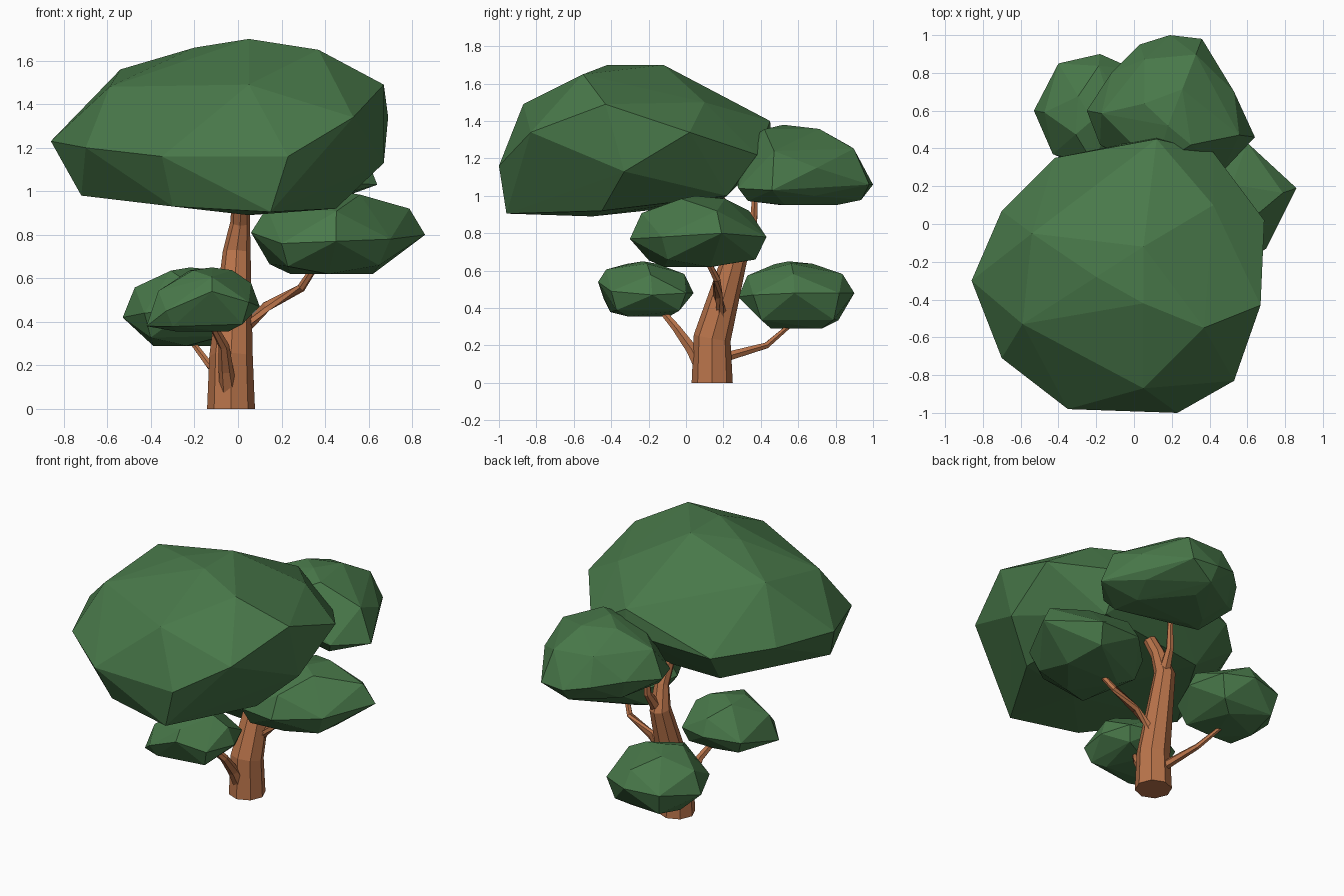
import bpy, bmesh
from math import cos, sin, tau
from mathutils import Vector

if "Cube" in bpy.data.objects:
    bpy.data.objects.remove(bpy.data.objects["Cube"])


def material(name, rgb):
    m = bpy.data.materials.new(name)
    m.diffuse_color = (*rgb, 1)
    m.use_nodes = True
    m.node_tree.nodes["Principled BSDF"].inputs["Base Color"].default_value = m.diffuse_color
    return m


LEAF = material("leaf_green", (0.066, 0.19, 0.068))
BARK = material("bark_brown", (0.49, 0.175, 0.07))


def finish(bm, name, mat):
    bmesh.ops.recalc_face_normals(bm, faces=bm.faces)
    mesh = bpy.data.meshes.new(name)
    bm.to_mesh(mesh)
    bm.free()
    mesh.materials.append(mat)
    bpy.context.collection.objects.link(bpy.data.objects.new(name, mesh))


def limb(name, path, sides=6):
    """Tapered faceted tube along (x, y, z, radius) points."""
    bm = bmesh.new()
    pts = [Vector(p[:3]) for p in path]
    rings = []
    for i, p in enumerate(path):
        t = (pts[min(i + 1, len(pts) - 1)] - pts[max(i - 1, 0)]).normalized()
        u = Vector((1, 0, 0)) if abs(t.x) < 0.75 else Vector((0, 1, 0))
        u = (u - t * u.dot(t)).normalized()
        v = t.cross(u)
        angles = [tau * k / sides for k in range(sides)]
        rings.append([bm.verts.new(pts[i] + (u * cos(a) + v * sin(a)) * p[3]) for a in angles])
    for r0, r1 in zip(rings, rings[1:]):
        for k in range(sides):
            n = (k + 1) % sides
            bm.faces.new((r0[k], r0[n], r1[n], r1[k]))
    bm.faces.new(rings[0][::-1])
    bm.faces.new(rings[-1])
    finish(bm, name, BARK)


def hull(name, points):
    """Faceted leaf mass around the given points."""
    bm = bmesh.new()
    for p in points:
        bm.verts.new(p)
    res = bmesh.ops.convex_hull(bm, input=bm.verts)
    junk = {g for g in res["geom_interior"] + res["geom_unused"]
            if isinstance(g, bmesh.types.BMVert)}
    bmesh.ops.delete(bm, geom=list(junk), context='VERTS')
    finish(bm, name, LEAF)


def clump(name, rim, top, low):
    """Leaf dome: a rim plus rings drawn in towards top and low."""
    rim = [Vector(p) for p in rim]
    points = rim + [Vector(top)]
    # apex, radius share, height share, first rim index, rim step
    for apex, r, h, start, step in ((top, 0.82, 0.60, 0, 2), (top, 0.42, 0.93, 1, 3),
                                    (low, 0.84, 0.75, 1, 2), (low, 0.5, 1.0, 0, 3)):
        c = Vector(apex)
        for p in rim[start::step]:
            q = c.lerp(p, r)
            q.z = p.z + (c.z - p.z) * h
            points.append(q)
    hull(name, points)


# Trunk and branches
limb("trunk", [(-.032, .14, 0, .11), (-.032, .14, .24, .10), (-.006, .275, .72, .064),
               (.01, .235, .86, .045), (.015, .10, 1.1, .035)], 8)
limb("right_branch", [(.0, .20, .33, .035), (.13, .17, .47, .026),
                      (.29, .165, .555, .02), (.37, .10, .68, .016)])
limb("front_branch", [(-.04, .10, .05, .045), (-.055, .03, .18, .034),
                      (-.065, -.05, .29, .025), (-.13, -.15, .41, .016)])
limb("back_branch", [(-.05, .18, .13, .03), (-.13, .43, .20, .018),
                     (-.22, .57, .32, .013)])
limb("upper_branch", [(.0, .26, .68, .042), (.025, .36, .84, .024),
                      (.03, .37, 1.02, .016)])

# Main canopy: widest rim, upper facets, lower facets
rim = [(-.86, -.30, 1.23), (-.70, .07, 1.22), (-.42, .35, 1.18), (.12, .46, 1.25),
       (.42, .38, 1.22), (.69, .02, 1.34), (.67, -.43, 1.49), (.53, -.83, 1.34),
       (.23, -1.0, 1.16), (-.35, -.98, 1.16), (-.70, -.71, 1.20)]
upper = [(.05, -.42, 1.70), (.05, -.12, 1.70), (.37, -.55, 1.65), (-.20, -.28, 1.66),
         (.05, -.87, 1.49), (-.59, -.53, 1.48), (-.54, -.05, 1.56), (.10, .22, 1.50),
         (.12, .45, 1.40), (.42, .10, 1.50)]
lower = [(.15, -.96, .905), (-.30, -.87, .93), (-.72, -.46, .98), (.05, -.50, .89),
         (.45, -.45, .92), (.67, -.33, 1.13), (.40, .22, 1.0), (-.35, .15, .96)]
hull("main_canopy", rim + upper + lower)

# Smaller clumps
clump("back_canopy",
      [(-.25, .60, 1.10), (-.12, .80, 1.12), (.03, .95, 1.10), (.19, 1.0, 1.06),
       (.36, .98, 1.06), (.53, .70, 1.15), (.64, .46, 1.03), (.47, .28, 1.04),
       (.10, .25, 1.12), (-.18, .42, 1.08)],
      (.18, .52, 1.38), (.2, .60, .95))
clump("right_canopy",
      [(.86, .19, .80), (.60, .43, .78), (.30, .40, .80), (.10, .20, .80),
       (.06, .0, .81), (.20, -.25, .76), (.45, -.30, .77), (.70, -.13, .78)],
      (.46, .05, 1.0), (.38, .07, .62))
clump("low_front_canopy",
      [(-.42, -.36, .38), (-.33, -.44, .45), (-.12, -.47, .54), (.05, -.40, .49),
       (.10, -.18, .47), (.03, .0, .48), (-.15, .04, .48), (-.36, -.05, .46)],
      (-.12, -.23, .65), (-.14, -.22, .355))
clump("low_back_canopy",
      [(-.53, .60, .42), (-.40, .85, .47), (-.18, .90, .48), (.0, .82, .48),
       (.06, .58, .48), (-.03, .36, .47), (-.22, .28, .46), (-.43, .37, .44)],
      (-.22, .55, .65), (-.25, .63, .29))
